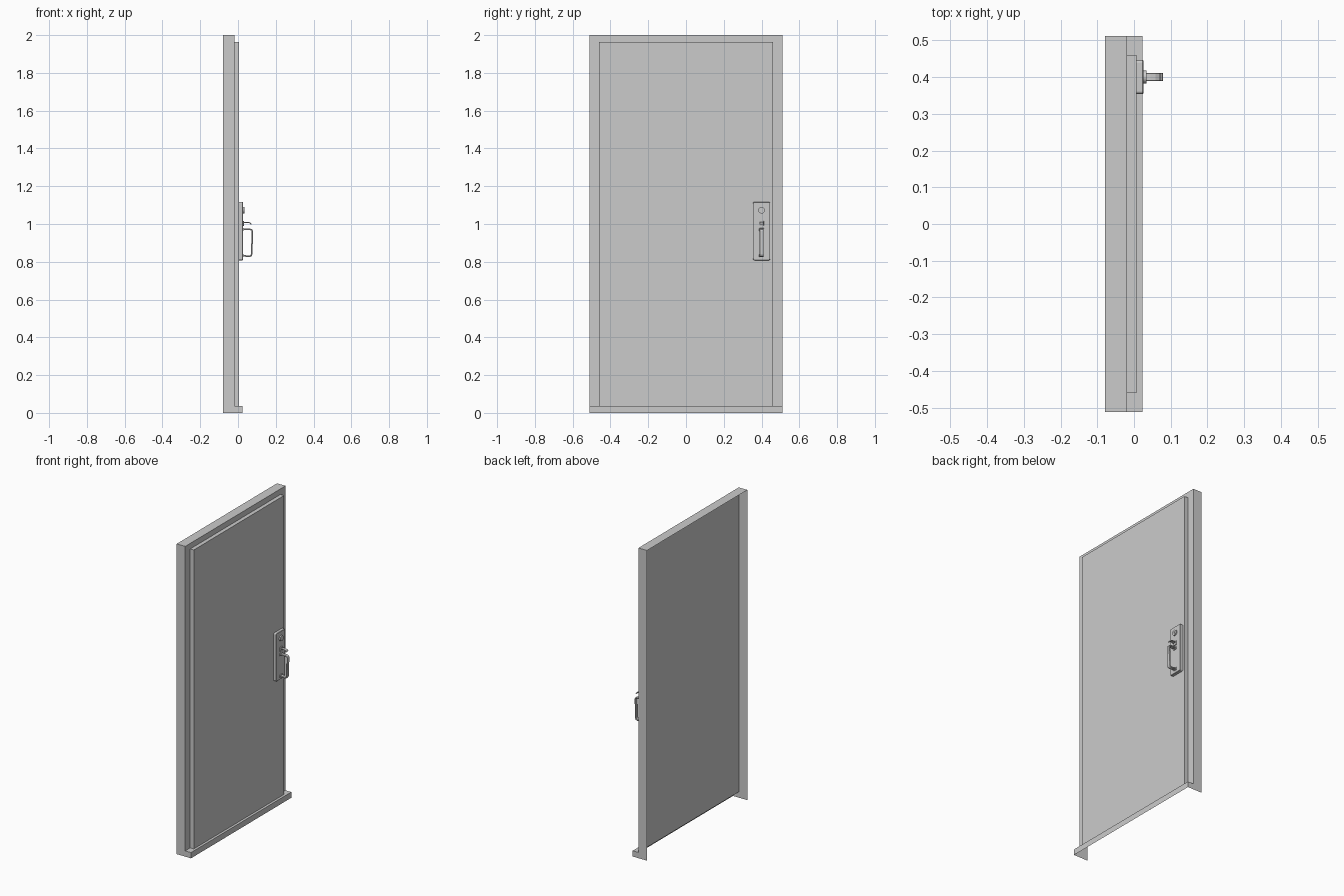
import bpy, bmesh, math
from mathutils import Vector

if "Cube" in bpy.data.objects:
    bpy.data.objects.remove(bpy.data.objects["Cube"])

HY = 0.40            # y centre of the lock hardware
BACK, FACE, DOOR, SILL, PLATE = -0.0795, -0.0187, 0.0065, 0.0225, 0.0255


def finish(name, bm, bevel=0.0, segments=2):
    bmesh.ops.recalc_face_normals(bm, faces=bm.faces)
    me = bpy.data.meshes.new(name)
    bm.to_mesh(me)
    bm.free()
    ob = bpy.data.objects.new(name, me)
    bpy.context.collection.objects.link(ob)
    if bevel:
        mod = ob.modifiers.new("bevel", 'BEVEL')
        mod.width, mod.segments = bevel, segments
        mod.limit_method = 'ANGLE'
    return ob


def box(name, x, y, z, bevel=0.0):
    bm = bmesh.new()
    bmesh.ops.create_cube(bm, size=1)
    for v in bm.verts:
        v.co = Vector([(r[0] + r[1]) / 2 + c * (r[1] - r[0])
                       for c, r in zip(v.co, (x, y, z))])
    return finish(name, bm, bevel)


def strip(name, path, thick, half_w, bevel=0.0):
    """Flat bar of constant thickness following an xz path."""
    pts = [Vector(p) for p in path]
    bm = bmesh.new()
    rings = []
    for i, p in enumerate(pts):
        a = (p - pts[i - 1]).normalized() if i else None
        b = (pts[i + 1] - p).normalized() if i < len(pts) - 1 else None
        a, b = a or b, b or a
        t = (a + b).normalized()
        n = Vector((-t.y, t.x)) * thick / 2 / max(0.4, t.dot(a))
        rings.append([bm.verts.new((p.x + s * n.x, HY + w * half_w, p.y + s * n.y))
                      for s, w in ((1, 1), (1, -1), (-1, -1), (-1, 1))])
    for r, q in zip(rings, rings[1:]):
        for k in range(4):
            bm.faces.new((r[k], r[(k + 1) % 4], q[(k + 1) % 4], q[k]))
    bm.faces.new(rings[0])
    bm.faces.new(rings[-1])
    return finish(name, bm, bevel, 1)


def disc(name, z, radius, x0, x1):
    bpy.ops.mesh.primitive_cylinder_add(vertices=24, radius=radius, depth=x1 - x0,
                                        location=((x0 + x1) / 2, HY, z),
                                        rotation=(0, math.pi / 2, 0))
    ob = bpy.context.object
    ob.name = name
    bpy.ops.object.shade_smooth_by_angle(angle=math.radians(40))


# Frame shell with threshold step: open at the back and underneath
profile = [(BACK, 2), (FACE, 2), (FACE, 0.037), (SILL, 0.037), (SILL, 0)]
bm = bmesh.new()
sides = [[bm.verts.new((x, y, z)) for x, z in profile] for y in (-0.511, 0.511)]
for i in range(len(profile) - 1):
    bm.faces.new((sides[0][i], sides[0][i + 1], sides[1][i + 1], sides[1][i]))
for ring, y in zip(sides, (-0.511, 0.511)):
    foot = bm.verts.new((FACE, y, 0))
    heel = bm.verts.new((BACK, y, 0))
    bm.faces.new((ring[0], ring[1], ring[2], foot, heel))
    bm.faces.new((ring[2], ring[3], ring[4], foot))
finish("door_frame", bm)

# Door leaf
box("door_leaf", (FACE, DOOR), (-0.46, 0.46), (0.037, 1.964))

# Lock plate with rounded corners
bm = bmesh.new()
ring = []
for cy, cz, start in ((0.438, 1.109, 0), (0.362, 1.109, 90), (0.362, 0.816, 180), (0.438, 0.816, 270)):
    for k in range(5):
        a = math.radians(start + k * 22.5)
        ring.append(bm.verts.new((DOOR - 0.005, cy + 0.008 * math.cos(a), cz + 0.008 * math.sin(a))))
face = bm.faces.new(ring)
new = bmesh.ops.extrude_face_region(bm, geom=[face])["geom"]
for v in new:
    if isinstance(v, bmesh.types.BMVert):
        v.co.x = PLATE
finish("lock_plate", bm, 0.002, 1)

# Key cylinder and key slot
disc("key_cylinder", 1.073, 0.0175, PLATE - 0.004, 0.0335)
box("key_slot", (0.033, 0.0342), (HY - 0.0015, HY + 0.0015), (1.066, 1.080))

# Thumb latch
box("latch_base", (PLATE - 0.003, 0.031), (HY - 0.012, HY + 0.012), (0.990, 1.017), 0.002)
strip("thumb_latch", [(0.027, 1.006), (0.045, 1.009), (0.058, 1.008), (0.066, 1.004), (0.071, 0.997)],
      0.005, 0.0105, 0.001)

# Pull handle and its feet
strip("pull_handle", [(0.022, 0.971), (0.066, 0.971), (0.073, 0.968), (0.0755, 0.961),
                      (0.073, 0.843), (0.070, 0.833), (0.063, 0.829), (0.022, 0.832)],
      0.008, 0.011, 0.0015)
for label, z in (("upper", 0.970), ("lower", 0.832)):
    box("handle_foot_" + label, (PLATE - 0.003, 0.030), (HY - 0.0125, HY + 0.0125),
        (z - 0.008, z + 0.008), 0.002)
